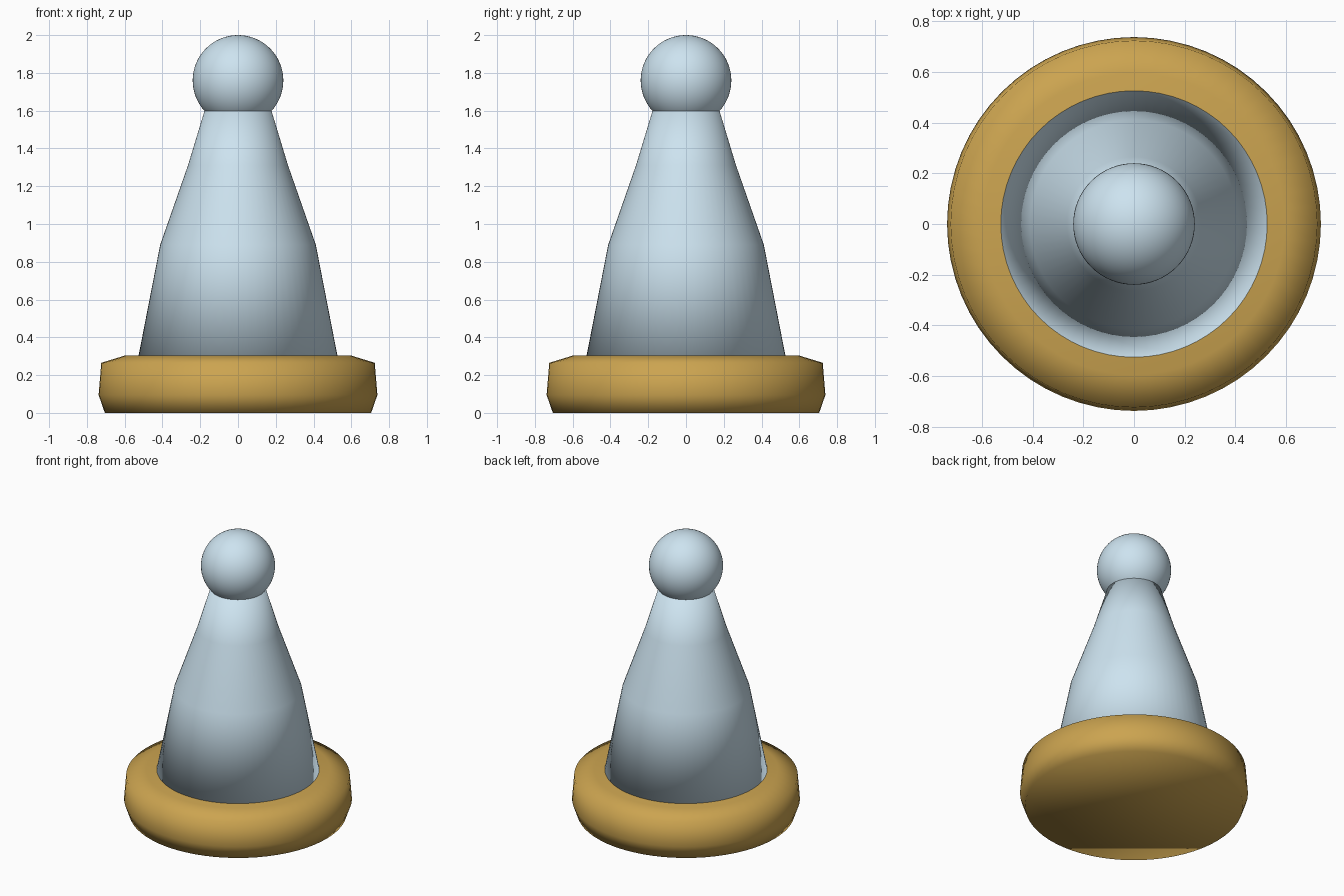
import bpy, bmesh
from math import cos, sin, tau

if "Cube" in bpy.data.objects:
    bpy.data.objects.remove(bpy.data.objects["Cube"])

SEGMENTS = 64


def material(name, color):
    mat = bpy.data.materials.new(name)
    mat.diffuse_color = color
    mat.use_nodes = True
    mat.node_tree.nodes["Principled BSDF"].inputs["Base Color"].default_value = mat.diffuse_color
    return mat


def add_object(name, bm, mat):
    bmesh.ops.recalc_face_normals(bm, faces=bm.faces[:])
    for face in bm.faces:
        face.smooth = True
    mesh = bpy.data.meshes.new(name)
    bm.to_mesh(mesh)
    bm.free()
    mesh.materials.append(mat)
    obj = bpy.data.objects.new(name, mesh)
    bpy.context.collection.objects.link(obj)
    return obj


def lathe(name, profile, mat):
    """Turn a (radius, height) profile around z and cap both ends."""
    bm = bmesh.new()
    rings = [[bm.verts.new((r * cos(tau * i / SEGMENTS), r * sin(tau * i / SEGMENTS), z))
              for i in range(SEGMENTS)] for r, z in profile]
    for low, high in zip(rings, rings[1:]):
        for i in range(SEGMENTS):
            j = (i + 1) % SEGMENTS
            bm.faces.new((low[i], low[j], high[j], high[i]))
    bm.faces.new(rings[0][::-1])
    bm.faces.new(rings[-1])
    return add_object(name, bm, mat)


blue = material("pale_blue", (0.61, 0.77, 0.87, 1))
gold = material("gold", (0.60, 0.37, 0.08, 1))

# Rounded foot
lathe("base", [(0.705, 0), (0.738, 0.095), (0.724, 0.265), (0.595, 0.305)], gold)

# Tapered body, smooth across its bottom rim
lathe("body", [(0.527, 0.30), (0.412, 0.89), (0.265, 1.31), (0.177, 1.60)], blue)

# Ball head
bm = bmesh.new()
bmesh.ops.create_uvsphere(bm, u_segments=64, v_segments=32, radius=0.24)
bmesh.ops.translate(bm, verts=bm.verts[:], vec=(0, 0, 1.76))
add_object("head", bm, blue)
